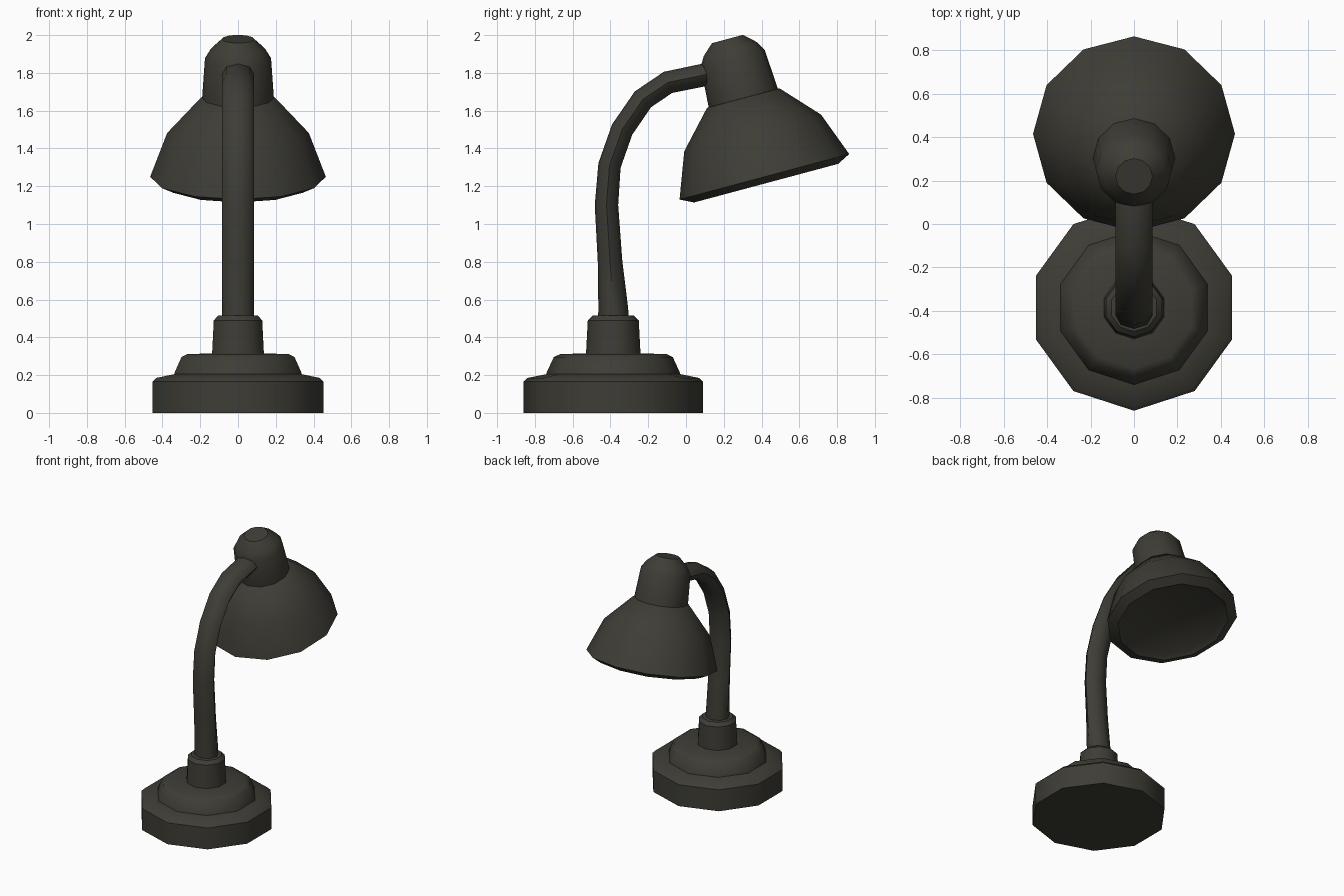
import bpy, bmesh, math
from mathutils import Matrix, Vector

if "Cube" in bpy.data.objects:
    bpy.data.objects.remove(bpy.data.objects["Cube"])

mat = bpy.data.materials.new("dark olive grey")
mat.diffuse_color = (0.048, 0.046, 0.036, 1)
mat.use_nodes = True
mat.node_tree.nodes["Principled BSDF"].inputs["Base Color"].default_value = mat.diffuse_color


def skin(name, rings, smooth=40):
    """Bridge a list of equal-sized point rings and close both ends."""
    bm = bmesh.new()
    loops = [[bm.verts.new(p) for p in ring] for ring in rings]
    n = len(loops[0])
    for a, b in zip(loops, loops[1:]):
        for i in range(n):
            j = (i + 1) % n
            bm.faces.new((a[i], a[j], b[j], b[i]))
    bm.faces.new(loops[0][::-1])
    bm.faces.new(loops[-1])
    bmesh.ops.recalc_face_normals(bm, faces=bm.faces)
    me = bpy.data.meshes.new(name)
    bm.to_mesh(me)
    bm.free()
    me.materials.append(mat)
    ob = bpy.data.objects.new(name, me)
    bpy.context.collection.objects.link(ob)
    bpy.ops.object.select_all(action='DESELECT')
    ob.select_set(True)
    bpy.context.view_layer.objects.active = ob
    bpy.ops.object.shade_smooth_by_angle(angle=math.radians(smooth))
    return ob


def lathe(name, profile, sides, matrix, start=math.pi / 2):
    """Turn a (radius, height) profile around the local z axis."""
    angles = [start + math.tau * i / sides for i in range(sides)]
    return skin(name, [[matrix @ Vector((r * math.cos(a), r * math.sin(a), z))
                        for a in angles] for r, z in profile])


# Stepped ten-sided base and the collar that holds the arm
stand = Matrix.Translation((0, -0.385, 0))
lathe("base", [(0.475, 0), (0.475, 0.165), (0.455, 0.185), (0.355, 0.205),
               (0.35, 0.22), (0.315, 0.295), (0.28, 0.312), (0.10, 0.315)], 10, stand)
lathe("collar", [(0.145, 0.30), (0.135, 0.49), (0.11, 0.515), (0.06, 0.517)], 10, stand)

# Curved arm: (y, z, half thickness) along its path, oval section
path = [(-0.385, 0.45, 0.083), (-0.385, 0.55, 0.079), (-0.402, 0.80, 0.065),
        (-0.421, 1.10, 0.062), (-0.405, 1.31, 0.06), (-0.338, 1.50, 0.06),
        (-0.228, 1.66, 0.06), (-0.095, 1.75, 0.06), (0.10, 1.79, 0.06),
        (0.18, 1.80, 0.06)]
rings = []
for k, (y, z, r) in enumerate(path):
    p, q = path[max(k - 1, 0)], path[min(k + 1, len(path) - 1)]
    t = Vector((0, q[0] - p[0], q[1] - p[1])).normalized()
    across = Vector((0, -t.z, t.y))
    rings.append([Vector((0, y, z)) + Vector((0.086 * math.cos(a), 0, 0))
                  + across * r * math.sin(a)
                  for a in (math.tau * i / 8 for i in range(8))])
skin("arm", rings, 50)

# Tilted shade with a shallow recessed underside, and its cap
head = Matrix.Translation((0, 0.415, 1.25)) @ Matrix.Rotation(math.radians(15), 4, 'X')
lathe("shade", [(0.36, -0.015), (0.395, -0.035), (0.465, 0), (0.375, 0.24),
                (0.20, 0.43), (0.17, 0.435)], 12, head)
lathe("shade_cap", [(0.19, 0.40), (0.188, 0.46), (0.175, 0.65), (0.145, 0.70),
                    (0.085, 0.755)], 12, head)
